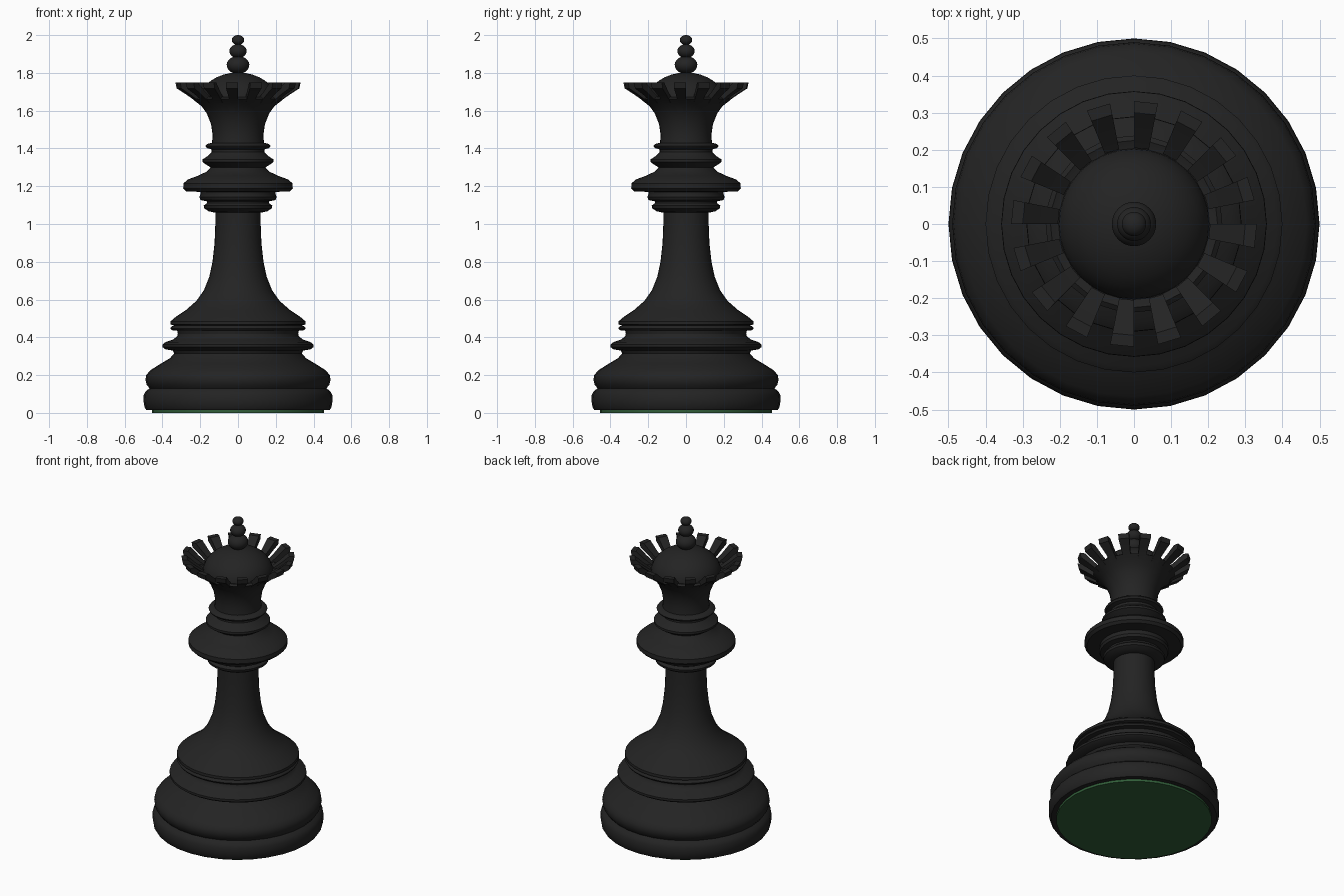
import bpy, bmesh, math

if "Cube" in bpy.data.objects:
    bpy.data.objects.remove(bpy.data.objects["Cube"])

SEG = 32  # sides of every turned part


def material(name, rgb):
    m = bpy.data.materials.new(name)
    m.diffuse_color = (*rgb, 1)
    m.use_nodes = True
    m.node_tree.nodes["Principled BSDF"].inputs["Base Color"].default_value = m.diffuse_color
    return m


BLACK = material("black_lacquer", (0.017, 0.017, 0.017))
GREEN = material("green_felt", (0.03, 0.11, 0.04))


def finish(name, bm, mat, angle=40):
    bmesh.ops.recalc_face_normals(bm, faces=bm.faces)
    me = bpy.data.meshes.new(name)
    bm.to_mesh(me)
    bm.free()
    me.materials.append(mat)
    ob = bpy.data.objects.new(name, me)
    bpy.context.collection.objects.link(ob)
    bpy.ops.object.select_all(action='DESELECT')
    ob.select_set(True)
    bpy.context.view_layer.objects.active = ob
    bpy.ops.object.shade_smooth_by_angle(angle=math.radians(angle))
    return ob


def lathe(name, profile, mat):
    """Turn an (r, z) profile around z; r = 0 makes a pole, open ends are capped."""
    bm = bmesh.new()
    rings = []
    for r, z in profile:
        if r == 0:
            rings.append([bm.verts.new((0, 0, z))] * SEG)
        else:
            rings.append([bm.verts.new((r * math.cos(2 * math.pi * i / SEG),
                                        r * math.sin(2 * math.pi * i / SEG), z))
                          for i in range(SEG)])
    for a, b in zip(rings, rings[1:]):
        for i in range(SEG):
            j = (i + 1) % SEG
            bm.faces.new(list(dict.fromkeys((a[i], a[j], b[j], b[i]))))
    for r, ring in ((profile[0][0], rings[0]), (profile[-1][0], rings[-1])):
        if r:
            bm.faces.new(ring)
    return finish(name, bm, mat)


def dome(r, zc, h, start, steps=8):
    """Elliptic arc from latitude start (radians) up to the pole."""
    pts = [(r * math.cos(t), zc + h * math.sin(t))
           for t in (start + (math.pi / 2 - start) * k / steps for k in range(steps))]
    return pts + [(0, zc + h)]


# felt pad
lathe("felt_pad", [(0.455, 0), (0.455, 0.02)], GREEN)

# stepped base
lathe("base", [(0.485, 0.015), (0.495, 0.03), (0.5, 0.06), (0.499, 0.095),
               (0.488, 0.115), (0.468, 0.13), (0.484, 0.15), (0.49, 0.175),
               (0.486, 0.2), (0.465, 0.225), (0.41, 0.26), (0.36, 0.29),
               (0.338, 0.315), (0.345, 0.33), (0.385, 0.337), (0.4, 0.348),
               (0.4, 0.362), (0.385, 0.374), (0.345, 0.388), (0.322, 0.405),
               (0.318, 0.42)], BLACK)

# stem with its foot
lathe("stem", [(0.318, 0.415), (0.322, 0.435), (0.352, 0.438), (0.358, 0.448),
               (0.352, 0.458), (0.338, 0.463), (0.358, 0.468), (0.357, 0.485),
               (0.33, 0.508), (0.275, 0.545), (0.22, 0.593), (0.18, 0.65),
               (0.152, 0.72), (0.135, 0.8), (0.124, 0.9), (0.12, 1.0),
               (0.12, 1.075)], BLACK)

# collar rings
lathe("collar", [(0.12, 1.06), (0.155, 1.067), (0.178, 1.082), (0.182, 1.097),
                 (0.165, 1.11), (0.165, 1.12), (0.198, 1.127), (0.205, 1.142),
                 (0.198, 1.16), (0.2, 1.17), (0.275, 1.173), (0.29, 1.188),
                 (0.289, 1.215), (0.265, 1.236), (0.21, 1.256), (0.165, 1.278),
                 (0.145, 1.3), (0.168, 1.314), (0.188, 1.328), (0.188, 1.342),
                 (0.16, 1.36), (0.14, 1.38), (0.14, 1.395), (0.165, 1.402),
                 (0.172, 1.413), (0.163, 1.424), (0.138, 1.43)], BLACK)

# flared crown cup
lathe("crown_cup", [(0.138, 1.425), (0.134, 1.47), (0.143, 1.53), (0.165, 1.585),
                    (0.19, 1.62), (0.22, 1.647), (0.238, 1.662), (0.225, 1.672),
                    (0.2, 1.662)], BLACK)

# crown points: sixteen, each on every other side of the crown
tooth = [(0.215, 1.64), (0.238, 1.66), (0.275, 1.686), (0.325, 1.718), (0.331, 1.748),
         (0.3, 1.748), (0.25, 1.705), (0.205, 1.672)]
bm = bmesh.new()
step = 2 * math.pi / SEG
for k in range(SEG // 2):
    sides = [[bm.verts.new((r * math.cos(a), r * math.sin(a), z)) for r, z in tooth]
             for a in ((2 * k + 1) * step, (2 * k + 2) * step)]
    a, b = sides
    bm.faces.new(a)
    bm.faces.new(b)
    for i in range(len(tooth)):
        j = (i + 1) % len(tooth)
        bm.faces.new((a[i], a[j], b[j], b[i]))
finish("crown_points", bm, BLACK, 35)

# domed cap
lathe("crown_dome", dome(0.205, 1.65, 0.152, 0), BLACK)

# finial of three shrinking beads
for name, r, z, h in (("finial_large", 0.06, 1.842, 0.047),
                      ("finial_middle", 0.046, 1.915, 0.037),
                      ("finial_small", 0.033, 1.974, 0.026)):
    lathe(name, [(0, z - h)] + dome(r, z, h, -math.pi / 2 + 0.2, 12), BLACK)
